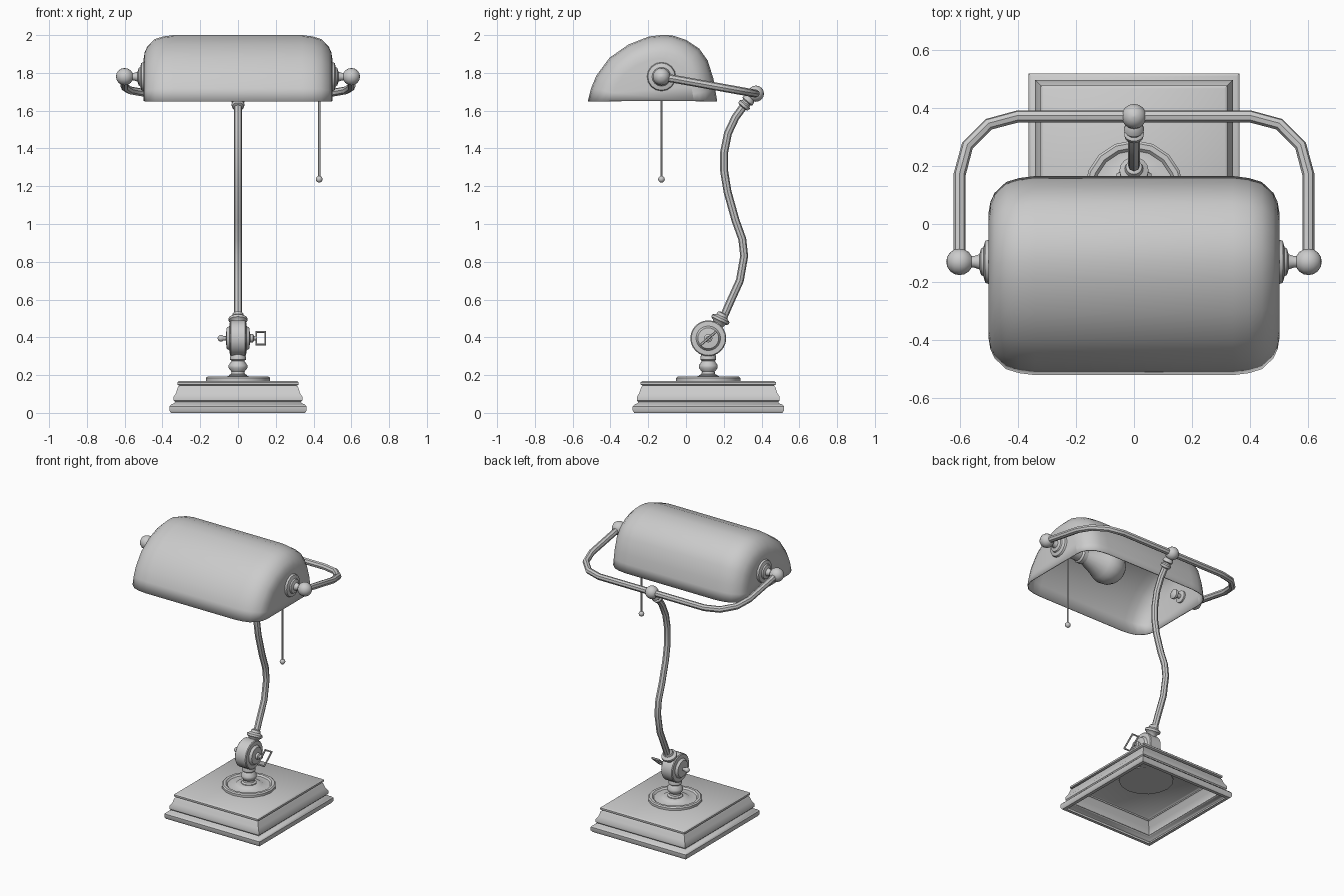
import bpy, bmesh, math
from mathutils import Vector

if "Cube" in bpy.data.objects:
    bpy.data.objects.remove(bpy.data.objects["Cube"])

CY = 0.118                      # depth of the base centre
PIVOT_Y, PIVOT_Z = -0.13, 1.78  # shade pivot


def finish(name, bm):
    bmesh.ops.remove_doubles(bm, verts=bm.verts, dist=1e-5)
    bmesh.ops.recalc_face_normals(bm, faces=bm.faces)
    me = bpy.data.meshes.new(name)
    bm.to_mesh(me)
    bm.free()
    ob = bpy.data.objects.new(name, me)
    bpy.context.collection.objects.link(ob)
    return ob


def skin(name, loops, closed=True, cap_start=False, cap_end=False):
    """Bridge a list of equal-length point loops with quads."""
    bm = bmesh.new()
    rings = [[bm.verts.new(p) for p in loop] for loop in loops]
    n = len(rings[0])
    for a, b in zip(rings, rings[1:]):
        for i in range(n if closed else n - 1):
            j = (i + 1) % n
            bm.faces.new((a[i], a[j], b[j], b[i]))
    if cap_start:
        bm.faces.new(rings[0])
    if cap_end:
        bm.faces.new(rings[-1])
    return finish(name, bm)


def lathe(name, profile, origin, axis=(0, 0, 1), n=16):
    """Revolve (radius, height) points about an axis."""
    q = Vector((0, 0, 1)).rotation_difference(Vector(axis).normalized())
    o = Vector(origin)
    loops = []
    for r, t in profile:
        r = max(r, 0.0005)
        loops.append([o + q @ Vector((r * math.cos(2 * math.pi * i / n),
                                      r * math.sin(2 * math.pi * i / n), t)) for i in range(n)])
    return skin(name, loops, True, True, True)


def arc(radius, centre, a0, a1, steps):
    """Profile points of a ball, angles measured from the lathe axis."""
    out = []
    for i in range(steps + 1):
        a = math.radians(a0 + (a1 - a0) * i / steps)
        out.append((radius * math.sin(a), centre - radius * math.cos(a)))
    return out


def tube(name, pts, radius, res=2, cyclic=False):
    cu = bpy.data.curves.new(name, 'CURVE')
    cu.dimensions = '3D'
    cu.bevel_depth = radius
    cu.bevel_resolution = res
    cu.use_fill_caps = not cyclic
    sp = cu.splines.new('POLY')
    sp.points.add(len(pts) - 1)
    for p, c in zip(sp.points, pts):
        p.co = (*c, 1)
    sp.use_cyclic_u = cyclic
    ob = bpy.data.objects.new(name, cu)
    bpy.context.collection.objects.link(ob)
    return ob


# stepped rectangular base, hollow underneath: (inset, z)
base_profile = [(0.03, 0), (0.008, 0.0), (0, 0.012), (0, 0.035), (0.01, 0.045), (0.025, 0.05),
                (0.03, 0.058), (0.022, 0.066), (0.022, 0.085), (0.035, 0.105), (0.045, 0.138),
                (0.053, 0.144), (0.042, 0.15), (0.042, 0.162), (0.052, 0.17)]
loops = []
for d, z in base_profile:
    x, y = 0.363 - d, 0.4 - d
    loops.append([(-x, CY - y, z), (x, CY - y, z), (x, CY + y, z), (-x, CY + y, z)])
skin("base", loops, cap_end=True)

# round plate with dished rim, then turned stem
lathe("base_plate", [(0.17, 0.165), (0.17, 0.185), (0.162, 0.192), (0.145, 0.192), (0.135, 0.182),
                     (0.09, 0.182), (0.08, 0.19), (0.05, 0.195)], (0, CY, 0))
lathe("stem", [(0.05, 0.185), (0.048, 0.2), (0.036, 0.206), (0.034, 0.218), (0.05, 0.238),
               (0.05, 0.252), (0.034, 0.275), (0.042, 0.282), (0.042, 0.295), (0.036, 0.315)], (0, CY, 0))

# knuckle joint with clamp screw
KZ = 0.395
lathe("knuckle", [(0.02, -0.064), (0.055, -0.06), (0.065, -0.045), (0.09, -0.043), (0.095, -0.038),
                  (0.095, 0.038), (0.09, 0.043), (0.065, 0.045), (0.055, 0.06), (0.02, 0.064)],
      (0, CY, KZ), (1, 0, 0), 24)
lathe("clamp_screw", arc(0.018, -0.09, 0, 140, 4) + [(0.011, -0.07), (0.012, 0.06), (0.022, 0.065),
      (0.022, 0.08), (0.012, 0.085), (0.012, 0.1)], (0, CY, KZ), (1, 0, 0), 12)
dy, dz = 0.04, 0.034
tube("clamp_key", [(0.097, CY - dy, KZ - dz), (0.145, CY - dy, KZ - dz),
                   (0.145, CY + dy, KZ + dz), (0.097, CY + dy, KZ + dz)], 0.007, 1, True)

# curved arm with collars at both ends
arm = [(0.165, 0.44), (0.2, 0.51), (0.235, 0.59), (0.285, 0.7), (0.308, 0.83), (0.298, 0.92),
       (0.262, 1.02), (0.22, 1.17), (0.202, 1.28), (0.202, 1.38), (0.222, 1.48), (0.262, 1.565),
       (0.31, 1.63), (0.365, 1.69)]
tube("arm", [(0, y, z) for y, z in arm], 0.021)
lathe("lower_collar", [(0.025, -0.05), (0.03, -0.01), (0.036, 0.005), (0.05, 0.015), (0.05, 0.028),
                       (0.032, 0.04), (0.028, 0.055), (0.02, 0.06)], (0, 0.173, 0.475), (0, 0.42, 0.9))
lathe("upper_collar", [(0.02, -0.01), (0.032, -0.005), (0.035, 0.01), (0.026, 0.018), (0.026, 0.026),
                       (0.035, 0.032), (0.03, 0.05), (0.02, 0.06)], (0, 0.305, 1.625), (0, 0.65, 0.76))
lathe("arm_ball", arc(0.043, 0, 0, 180, 8), (0, 0.37, 1.69))

# bent cradle bar, lying in a plane sloping down to the back
half = [(0.6, -0.13)] + [(0.4 + 0.2 * math.cos(math.radians(a)), 0.17 + 0.2 * math.sin(math.radians(a)))
                         for a in (0, 30, 60, 90)]
path = half + [(-x, y) for x, y in reversed(half)]
tube("cradle_bar", [(x, y, PIVOT_Z - 0.18 * (y - PIVOT_Y)) for x, y in path], 0.021)

# pivot knobs flaring onto the shade ends
for side, s in (("right", 1), ("left", -1)):
    lathe(side + "_pivot_knob", [(0.078, -0.105), (0.072, -0.088), (0.05, -0.082), (0.046, -0.074),
                                 (0.026, -0.068), (0.02, -0.05)] + arc(0.046, 0, 25, 180, 7),
          (0.6 * s, PIVOT_Y, PIVOT_Z), (s, 0, 0))

# half-round shade with rounded ends, open below: (y, z) cross-section
section = [(-0.52, 1.65), (-0.502, 1.72), (-0.475, 1.785), (-0.405, 1.88), (-0.305, 1.95),
           (-0.195, 1.993), (-0.13, 2.0), (-0.075, 1.999), (0, 1.975), (0.07, 1.928),
           (0.115, 1.865), (0.145, 1.77), (0.155, 1.71), (0.165, 1.65)]
ends = [(0.34, 1), (0.395, 0.98), (0.44, 0.94), (0.48, 0.83), (0.494, 0.74), (0.5, 0.64)]
stations = [(-x, k) for x, k in reversed(ends)] + ends
shade = skin("shade", [[(x, -0.177 + (y + 0.177) * k, 1.65 + (z - 1.65) * k) for y, z in section]
                       for x, k in stations], False, True, True)
mod = shade.modifiers.new("thickness", 'SOLIDIFY')
mod.thickness = 0.006
mod.offset = -1

# bulb and socket inside the right end, pivot nut inside the left end
lathe("socket", [(0.06, 0.0), (0.06, 0.03), (0.045, 0.04), (0.045, 0.15), (0.055, 0.16), (0.055, 0.19)],
      (0.495, PIVOT_Y, PIVOT_Z), (-1, 0, 0))
lathe("bulb", [(0.045, 0.17), (0.05, 0.2), (0.068, 0.25), (0.09, 0.305)] + arc(0.118, 0.385, 60, 180, 8),
      (0.495, PIVOT_Y, PIVOT_Z), (-1, 0, 0))
lathe("pivot_nut", [(0.04, 0.0), (0.04, 0.012), (0.015, 0.016), (0.015, 0.045), (0.032, 0.05),
                    (0.032, 0.065), (0.015, 0.075)], (-0.495, PIVOT_Y, PIVOT_Z), (1, 0, 0))

# pull chain
tube("pull_chain", [(0.43, PIVOT_Y, 1.76), (0.43, PIVOT_Y, 1.24)], 0.006, 1)
lathe("pull_bead", arc(0.018, 0, 0, 180, 6), (0.43, PIVOT_Y, 1.237), n=12)

# turn tubes into meshes and smooth everything, keeping hard edges
bpy.ops.object.select_all(action='DESELECT')
for ob in bpy.data.objects:
    if ob.type == 'CURVE':
        ob.select_set(True)
        bpy.context.view_layer.objects.active = ob
bpy.ops.object.convert(target='MESH')
for ob in bpy.data.objects:
    ob.select_set(True)
bpy.context.view_layer.objects.active = shade
bpy.ops.object.shade_smooth_by_angle(angle=math.radians(40))
